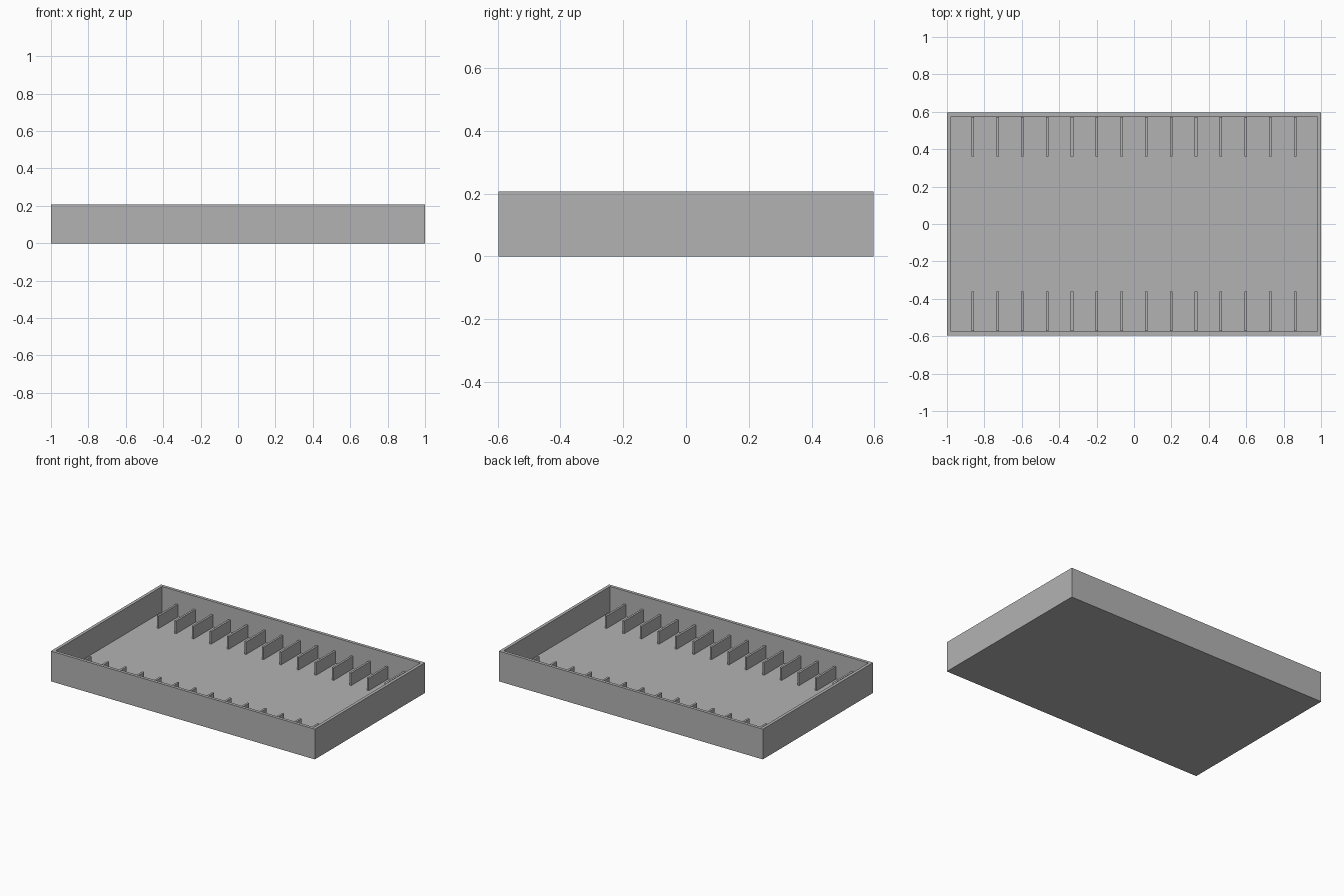
import bpy
import bmesh
from mathutils import Vector

if "Cube" in bpy.data.objects:
    bpy.data.objects.remove(bpy.data.objects["Cube"], do_unlink=True)

HALF_X, HALF_Y, HEIGHT = 1.0, 0.597, 0.207
WALL, FLOOR = 0.03, 0.033
RIB_TOP, RIB_END, RIB_THICK = 0.119, 0.362, 0.014
RIB_COUNT, RIB_REACH = 14, 0.862

grey = bpy.data.materials.new("plain grey")
grey.use_nodes = True
colour = (0.45, 0.45, 0.45, 1)
grey.diffuse_color = colour
grey.node_tree.nodes["Principled BSDF"].inputs["Base Color"].default_value = colour


def add_box(bm, low, high):
    low, high = Vector(low), Vector(high)
    verts = bmesh.ops.create_cube(bm, size=1)["verts"]
    bmesh.ops.scale(bm, verts=verts, vec=high - low)
    bmesh.ops.translate(bm, verts=verts, vec=(low + high) / 2)


def finish(bm, name):
    mesh = bpy.data.meshes.new(name)
    bm.to_mesh(mesh)
    bm.free()
    mesh.materials.append(grey)
    obj = bpy.data.objects.new(name, mesh)
    bpy.context.collection.objects.link(obj)
    return obj


# Open tray: inset the top face for the rim, then sink it to the floor
bm = bmesh.new()
add_box(bm, (-HALF_X, -HALF_Y, 0), (HALF_X, HALF_Y, HEIGHT))
top = max(bm.faces, key=lambda f: f.calc_center_median().z)
bmesh.ops.inset_region(bm, faces=[top], thickness=WALL)
sunk = bmesh.ops.extrude_face_region(bm, geom=[top])["geom"]
bmesh.ops.translate(bm, verts=[v for v in sunk if isinstance(v, bmesh.types.BMVert)],
                    vec=(0, 0, FLOOR - HEIGHT))
if top.is_valid:
    bmesh.ops.delete(bm, geom=[top], context="FACES_ONLY")
bmesh.ops.recalc_face_normals(bm, faces=bm.faces)
finish(bm, "tray")

# Divider ribs along the back wall, mirrored to the front wall
bm = bmesh.new()
for i in range(RIB_COUNT):
    x = -RIB_REACH + 2 * RIB_REACH * i / (RIB_COUNT - 1)
    add_box(bm, (x - RIB_THICK / 2, RIB_END, FLOOR - 0.005),
            (x + RIB_THICK / 2, HALF_Y - WALL + 0.005, RIB_TOP))
ribs = finish(bm, "divider_ribs")
mirror = ribs.modifiers.new("Mirror", "MIRROR")
mirror.use_axis = (False, True, False)
